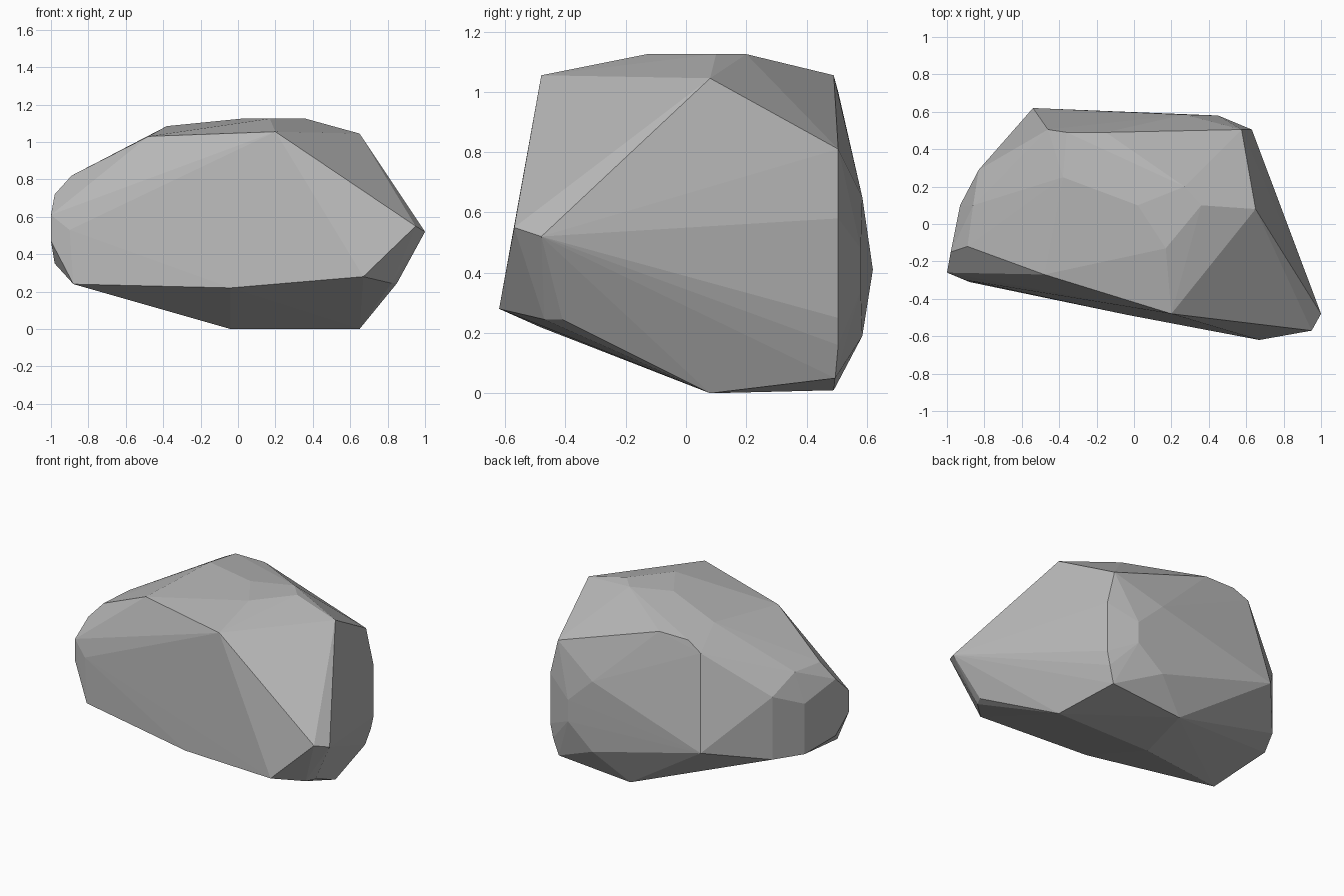
import bpy
import bmesh
from mathutils import Vector

default_cube = bpy.data.objects.get("Cube")
if default_cube:
    bpy.data.objects.remove(default_cube, do_unlink=True)


def make_material(name, colour):
    material = bpy.data.materials.new(name)
    material.use_nodes = True
    material.diffuse_color = colour
    shader = next(n for n in material.node_tree.nodes if n.type == "BSDF_PRINCIPLED")
    shader.inputs["Base Color"].default_value = colour
    return material


def ring(plane, height):
    """Corner points sharing one height."""
    return [Vector((x, y, height)) for x, y in plane]


def column(x, y, heights):
    """Corner points stacked on one vertical line."""
    return [Vector((x, y, z)) for z in heights]


def build_boulder(name, corners, material):
    """Wrap the chiselled corner points in one tight, flat-sided skin."""
    mesh = bpy.data.meshes.new(name)
    bm = bmesh.new()
    for corner in corners:
        bm.verts.new(corner)
    hull = bmesh.ops.convex_hull(bm, input=bm.verts[:], use_existing_faces=False)
    buried = {v for key in ("geom_interior", "geom_unused")
              for v in hull[key] if isinstance(v, bmesh.types.BMVert)}
    bmesh.ops.delete(bm, geom=list(buried), context="VERTS")
    bmesh.ops.recalc_face_normals(bm, faces=bm.faces[:])
    for face in bm.faces:
        face.smooth = False
    bm.to_mesh(mesh)
    bm.free()
    mesh.materials.append(material)
    boulder = bpy.data.objects.new(name, mesh)
    bpy.context.scene.collection.objects.link(boulder)
    return boulder


# Underside
base = ring([(.65, .08), (-.04, .08)], 0)
base += ring([(.06, .49)], .01) + ring([(.575, .495)], .05)

# Flattened crown and the shoulders around it
crown = ring([(.36, .1), (.17, -.13), (.27, .2), (.02, .1)], 1.125)
crown += ring([(-.38, .25)], 1.085)
shoulders = ring([(.2, -.48), (-.36, .49), (-.15, .49)], 1.055)
shoulders += ring([(.65, .08)], 1.045)
shoulders += ring([(-.48, -.27)], 1.03) + ring([(-.46, .505)], 1)

# Pointed right end and the low front edge
point = ring([(1, -.48)], .52) + ring([(.95, -.57)], .55)
front_edge = ring([(.67, -.62)], .28) + ring([(-.04, -.485)], .22)
front_edge += ring([(.82, -.47), (.85, -.41)], .245)
front_edge += ring([(-.88, -.31)], .24)

# Worn left end
left_end = column(-1, -.26, (.47, .61)) + column(-.98, -.15, (.35, .72))
left_end += column(-.93, .1, (.31, .45, .64)) + column(-.83, .29, (.32, .73))
left_end += column(-.89, -.12, [.82]) + column(-.86, .1, [.83])
left_end += column(-.9, -.3, [.53])

# Broad back face and its rounded corner
back = column(-.54, .62, [.41]) + column(.27, .585, (.19, .65))
back += column(.45, .58, (.34, .48))
back += column(.575, .505, [.81]) + column(.63, .505, (.25, .42, .58))
back += column(.61, .505, [.16])

stone = make_material("grey stone", (.48, .48, .48, 1))
build_boulder("boulder", base + crown + shoulders + point + front_edge
              + left_end + back, stone)
